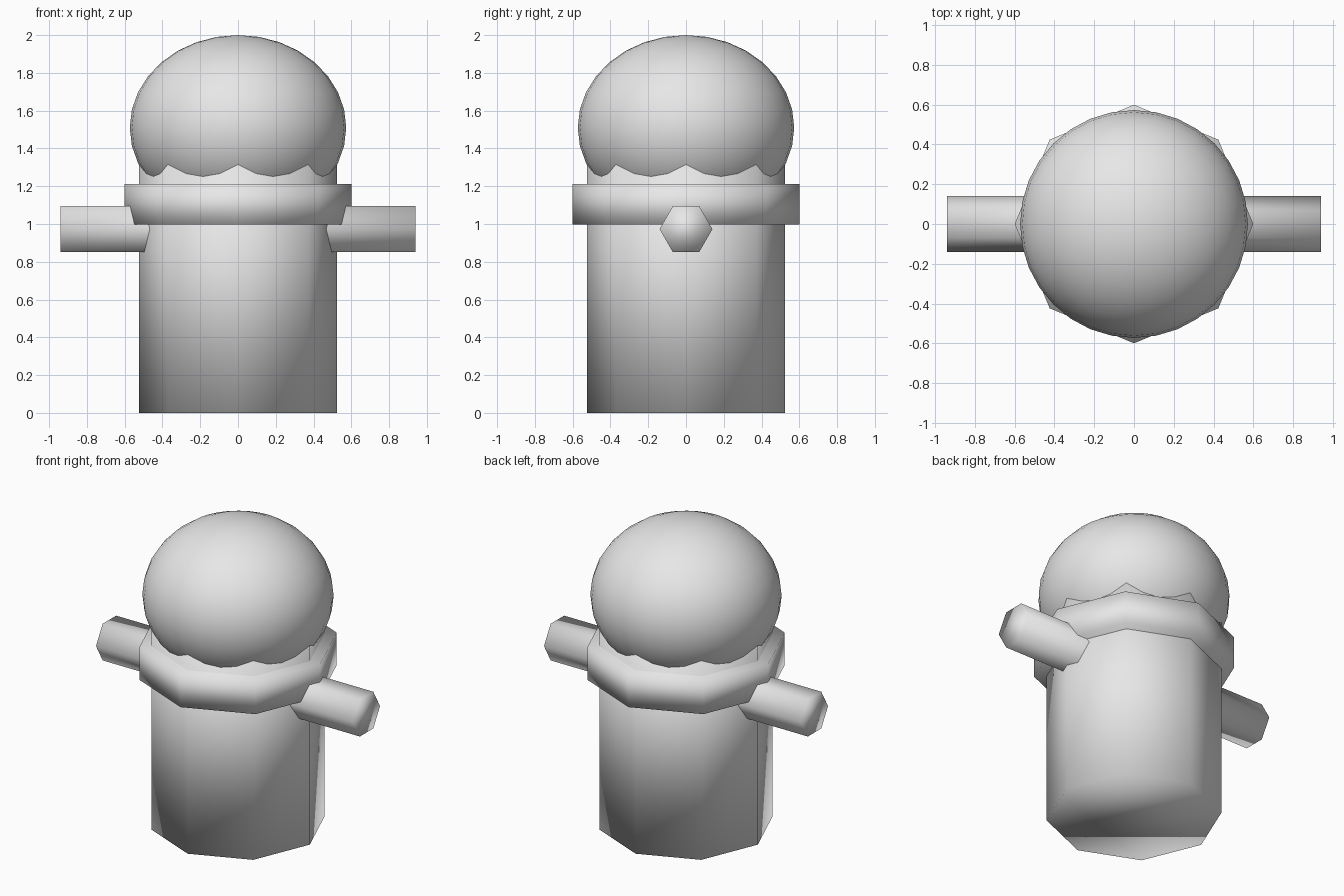
import bpy
import math

if "Cube" in bpy.data.objects:
    bpy.data.objects.remove(bpy.data.objects["Cube"])

# One plain material for every part
grey = bpy.data.materials.new("light_grey")
grey.diffuse_color = (0.8, 0.8, 0.8, 1.0)
grey.use_nodes = True
grey.node_tree.nodes["Principled BSDF"].inputs["Base Color"].default_value = grey.diffuse_color


def finish(name):
    """Name the active object, colour it and shade it fully smooth."""
    obj = bpy.context.object
    obj.name = name
    obj.data.materials.append(grey)
    bpy.ops.object.shade_smooth()
    return obj


def prism(name, sides, radius, depth, location, rotation=(0, 0, 0)):
    bpy.ops.mesh.primitive_cylinder_add(vertices=sides, radius=radius, depth=depth,
                                        location=location, rotation=rotation)
    return finish(name)


# Octagonal body, its top buried in the head
body_top = 1.40
prism("body", 8, 0.525, body_top, (0, 0, body_top / 2))

# Wider octagonal collar
prism("collar", 8, 0.60, 0.215, (0, 0, 1.1045))

# Hexagonal bar through the body forming both arms
prism("arms", 6, 0.14, 1.88, (0, 0, 0.973), (0, math.radians(90), 0))

# Squashed round head
bpy.ops.mesh.primitive_uv_sphere_add(segments=32, ring_count=16, radius=1, location=(0, 0, 1.51))
head = finish("head")
head.scale = (0.573, 0.573, 0.49)
